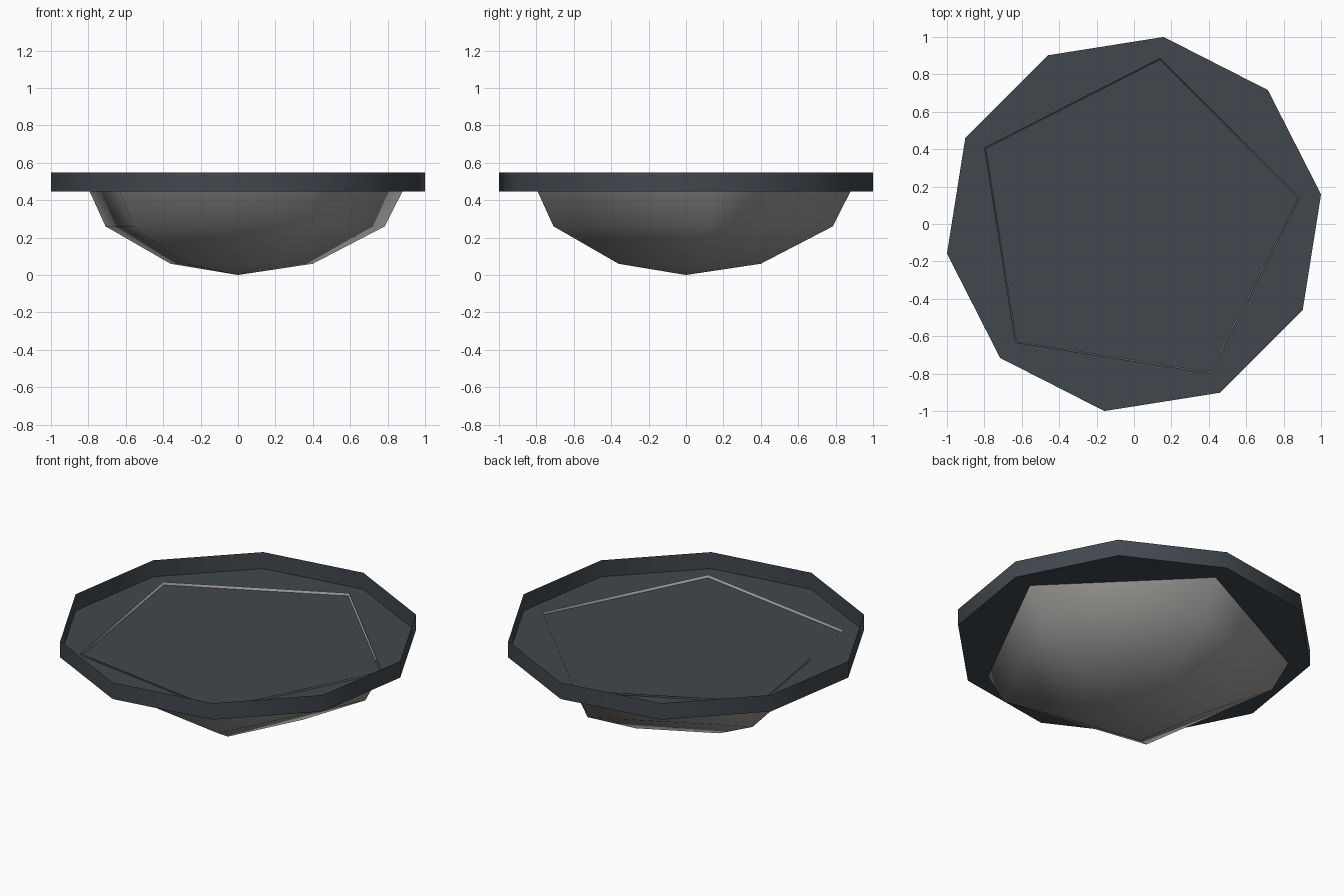
import bpy, bmesh, math

if "Cube" in bpy.data.objects:
    bpy.data.objects.remove(bpy.data.objects["Cube"])


def material(name, rgb):
    m = bpy.data.materials.new(name)
    m.diffuse_color = (*rgb, 1.0)
    m.use_nodes = True
    m.node_tree.nodes["Principled BSDF"].inputs["Base Color"].default_value = m.diffuse_color
    return m


def lathe(name, profile, sides, start_deg, mat, smooth_deg):
    """Revolve (radius, z) points into a low-poly shell; radius 0 makes a pole."""
    bm = bmesh.new()
    rings = []
    for r, z in profile:
        if r == 0:
            rings.append([bm.verts.new((0, 0, z))] * sides)
        else:
            angles = [math.radians(start_deg + 360 * i / sides) for i in range(sides)]
            rings.append([bm.verts.new((r * math.cos(a), r * math.sin(a), z)) for a in angles])
    for low, high in zip(rings, rings[1:]):
        for i in range(sides):
            j = (i + 1) % sides
            corners = [low[i], low[j], high[j], high[i]]
            bm.faces.new(list(dict.fromkeys(corners)))
    mesh = bpy.data.meshes.new(name)
    bm.to_mesh(mesh)
    bm.free()
    mesh.materials.append(mat)
    obj = bpy.data.objects.new(name, mesh)
    bpy.context.collection.objects.link(obj)
    bpy.ops.object.select_all(action='DESELECT')
    obj.select_set(True)
    bpy.context.view_layer.objects.active = obj
    bpy.ops.object.shade_smooth_by_angle(angle=math.radians(smooth_deg))
    return obj


slate = material("dark slate", (0.053, 0.064, 0.075))
stone = material("warm grey", (0.34, 0.33, 0.315))

# Ten-sided open tray: flat floor and a thin upright wall
lathe("tray", [(0, 0.445), (1.0125, 0.445), (1.0125, 0.547)], 10, 9, slate, 60)

# Five-sided bowl beneath, its rim just breaking through the tray floor
lathe("bowl", [(0, 0.0), (0.405, 0.06), (0.795, 0.26), (0.897, 0.46)], 5, 9, stone, 80)
